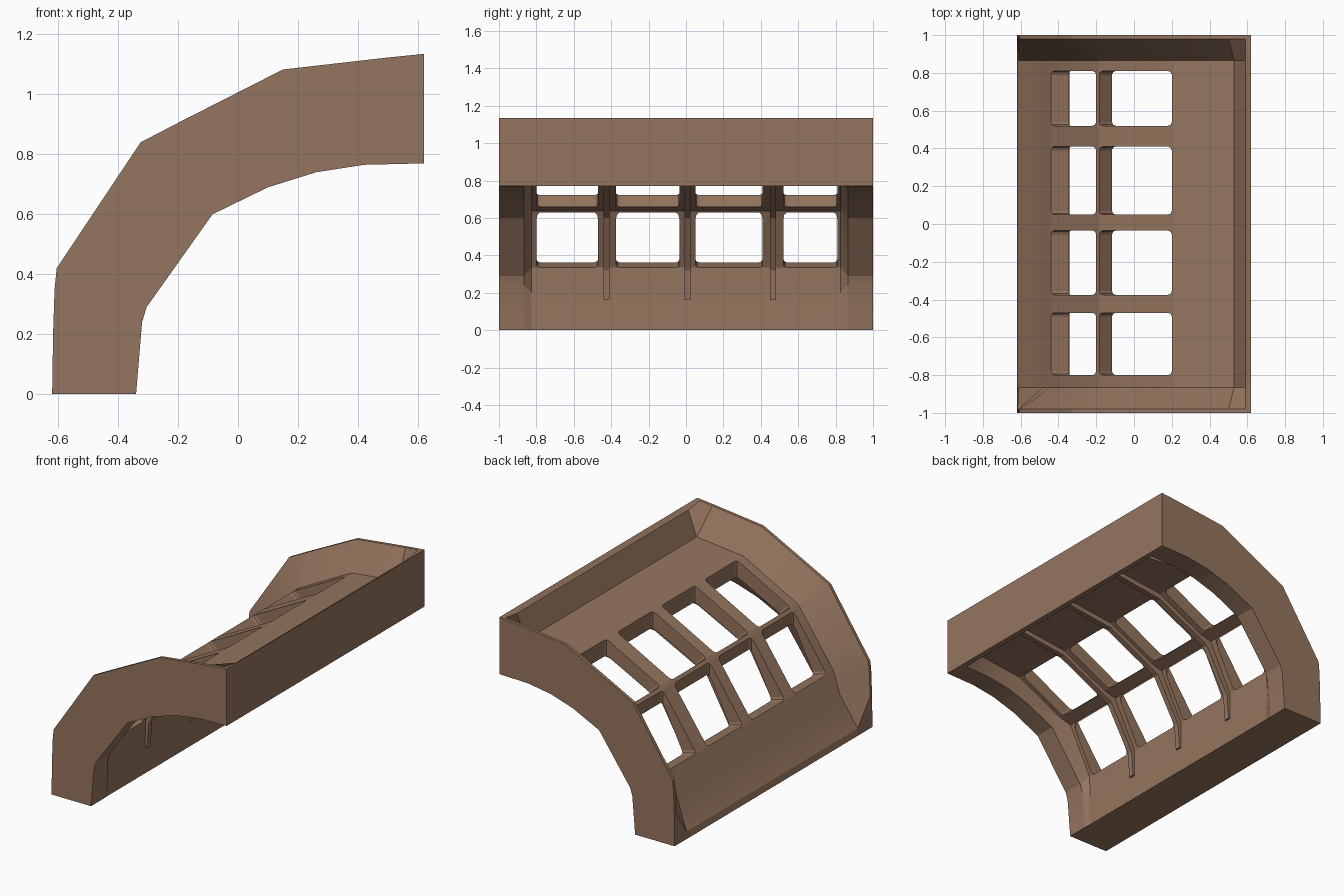
import bpy, bmesh, math

if "Cube" in bpy.data.objects:
    bpy.data.objects.remove(bpy.data.objects["Cube"])

brown = bpy.data.materials.new("warm brown")
brown.diffuse_color = (0.30, 0.178, 0.113, 1)
brown.use_nodes = True
brown.node_tree.nodes["Principled BSDF"].inputs["Base Color"].default_value = brown.diffuse_color


def finish(name, bm):
    bmesh.ops.recalc_face_normals(bm, faces=bm.faces)
    mesh = bpy.data.meshes.new(name)
    bm.to_mesh(mesh)
    bm.free()
    obj = bpy.data.objects.new(name, mesh)
    obj.data.materials.append(brown)
    bpy.context.collection.objects.link(obj)
    return obj


def loft(bm, sections):
    """Join closed x-z outlines placed at successive y values."""
    rings = [[bm.verts.new((x, y, z)) for x, z in pts] for y, pts in sections]
    n = len(rings[0])
    for a, b in zip(rings, rings[1:]):
        for i in range(n):
            j = (i + 1) % n
            bm.faces.new((a[i], a[j], b[j], b[i]))
    bm.faces.new(rings[0])
    bm.faces.new(rings[-1][::-1])
    return rings


# Profiles: thick end arches, and the thinner recessed panel between them
arch_out = [(-.62, 0), (-.617, .2), (-.612, .35), (-.605, .42), (-.325, .84), (-.2, .905),
            (.15, 1.083), (.5, 1.123), (.59, 1.132), (.62, 1.135)]
panel_out = [(-.62, 0), (-.61, .04), (-.485, .22), (-.44, .36), (-.20, .705), (-.18, .725),
             (.2, .925), (.53, .96), (.59, 1.115), (.62, 1.135)]
arch_in = [(-.34, 0), (-.32, .24), (-.305, .29), (-.085, .60), (.10, .69),
           (.26, .74), (.42, .765), (.59, .769), (.62, .77)]
panel_in = [(-.342, 0), (-.348, .2), (-.345, .335), (-.195, .637), (-.115, .66),
            (.2, .82), (.54, .86), (.58, .775), (.62, .77)]

full = arch_out + arch_in[::-1]
rim = panel_out + arch_in[::-1]
thin = panel_out + panel_in[::-1]

# Curved shell with raised end arches
bm = bmesh.new()
half = [(1, full), (.98, full), (.865, rim), (.825, thin)]
loft(bm, [(-y, p) for y, p in half] + [(y, p) for y, p in half[::-1]])
shell = finish("curved_shell", bm)

# Window cutters: two rows of four, with rounded corners
rows = [[(-.515, .385), (-.26, .31), (-.197, .56), (-.203, .80)],
        [(-.25, .785), (-.045, .592), (.2, .70), (.2, 1.1)]]
columns = [(-.80, -.47), (-.375, -.035), (.05, .41), (.52, .81)]
bm = bmesh.new()
corner_edges = []
for quad in rows:
    for y0, y1 in columns:
        for ring in loft(bm, [(y0, quad), (y1, quad)]):
            corner_edges += [bm.edges.get((ring[0], ring[1])), bm.edges.get((ring[2], ring[3]))]
bmesh.ops.bevel(bm, geom=corner_edges, offset=.02, segments=2, profile=.5, affect='EDGES')
cutter = finish("window_cutter", bm)
cutter.hide_render = True

cut = shell.modifiers.new("windows", 'BOOLEAN')
cut.operation = 'DIFFERENCE'
cut.solver = 'EXACT'
cut.object = cutter
bpy.context.view_layer.objects.active = shell
shell.select_set(True)
bpy.ops.object.modifier_apply(modifier="windows")
bpy.data.objects.remove(cutter)

# Thin ribs under the bars between the window columns
rib_top = [(-.36, .16), (-.36, .345), (-.21, .645), (-.12, .675), (.2, .835), (.53, .87)]
rib_low = [(-.335, .16), (-.322, .32), (-.165, .60), (-.10, .635), (.2, .785), (.53, .83)]
for i, y in enumerate((-.425, .008, .465)):
    bm = bmesh.new()
    loft(bm, [(y - .017, rib_top + rib_low[::-1]), (y + .017, rib_top + rib_low[::-1])])
    finish(f"inner_rib_{i + 1}", bm)

# Soft shading on the shallow bends of the shell
bpy.ops.object.select_all(action='DESELECT')
shell.select_set(True)
bpy.context.view_layer.objects.active = shell
bpy.ops.object.shade_smooth_by_angle(angle=math.radians(18))
